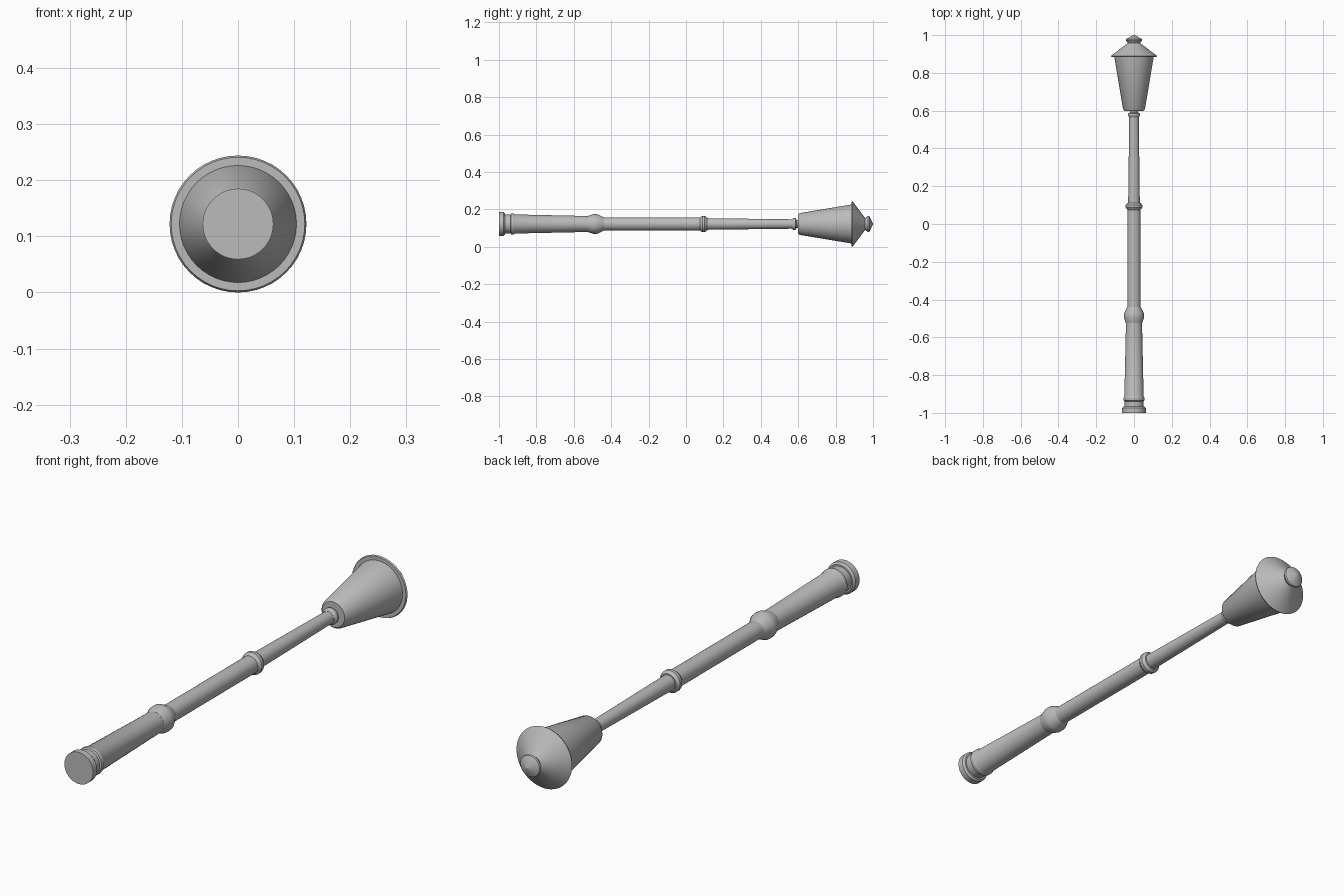
import bpy, bmesh, math
from mathutils import Matrix, Vector

cube = bpy.data.objects.get("Cube")
if cube:
    bpy.data.objects.remove(cube, do_unlink=True)

AXIS_Z = 0.122
SIDES = 48

grey = bpy.data.materials.new("metal grey")
grey.use_nodes = True
colour = (0.5, 0.5, 0.5, 1)
grey.diffuse_color = colour
grey.node_tree.nodes["Principled BSDF"].inputs["Base Color"].default_value = colour


def lathe(name, profile):
    """Turn (y, radius) points into a closed solid around the lying axis."""
    bm = bmesh.new()
    points = [(profile[0][0], 0)] + profile + [(profile[-1][0], 0)]
    verts = [bm.verts.new((r, y, 0)) for y, r in points]
    edges = [bm.edges.new(pair) for pair in zip(verts, verts[1:])]
    bmesh.ops.spin(bm, geom=verts + edges, cent=(0, 0, 0), axis=(0, 1, 0),
                   angle=math.tau, steps=SIDES, use_duplicate=False)
    bmesh.ops.remove_doubles(bm, verts=bm.verts, dist=0.0002)
    bmesh.ops.recalc_face_normals(bm, faces=bm.faces)
    mesh = bpy.data.meshes.new(name)
    bm.to_mesh(mesh)
    bm.free()
    mesh.materials.append(grey)
    obj = bpy.data.objects.new(name, mesh)
    obj.location.z = AXIS_Z
    bpy.context.collection.objects.link(obj)
    bpy.ops.object.select_all(action="DESELECT")
    obj.select_set(True)
    bpy.context.view_layer.objects.active = obj
    bpy.ops.object.shade_smooth_by_angle(angle=math.radians(30))
    return obj


# Stepped foot with a narrow groove
lathe("foot", [(-1, .063), (-.975, .063), (-.967, .056), (-.967, .05),
               (-.94, .05), (-.935, .047)])

# Thick lower column
lathe("lower_column", [(-.94, .047), (-.935, .055), (-.922, .056),
                       (-.912, .051), (-.50, .042)])

# Flared collar between the columns
lathe("lower_collar", [(-.525, .043), (-.495, .053), (-.475, .053), (-.437, .034)])

# Main shaft
lathe("middle_shaft", [(-.45, .035), (.09, .035)])
lathe("middle_ring", [(.075, .035), (.087, .044), (.1, .044), (.112, .035)])
lathe("upper_shaft", [(.1, .031), (.58, .025)])

# Neck rings beneath the lantern
lathe("neck", [(.565, .026), (.575, .032), (.585, .032), (.59, .022), (.605, .022)])

# Tapered lantern, brimmed roof and pointed finial
lathe("lantern", [(.598, .05), (.608, .058), (.888, .105)])
lathe("roof", [(.884, .119), (.89, .122), (.955, .036), (.96, .03)])
lathe("finial", [(.955, .03), (.974, .044), (.98, .042), (1, .003)])
